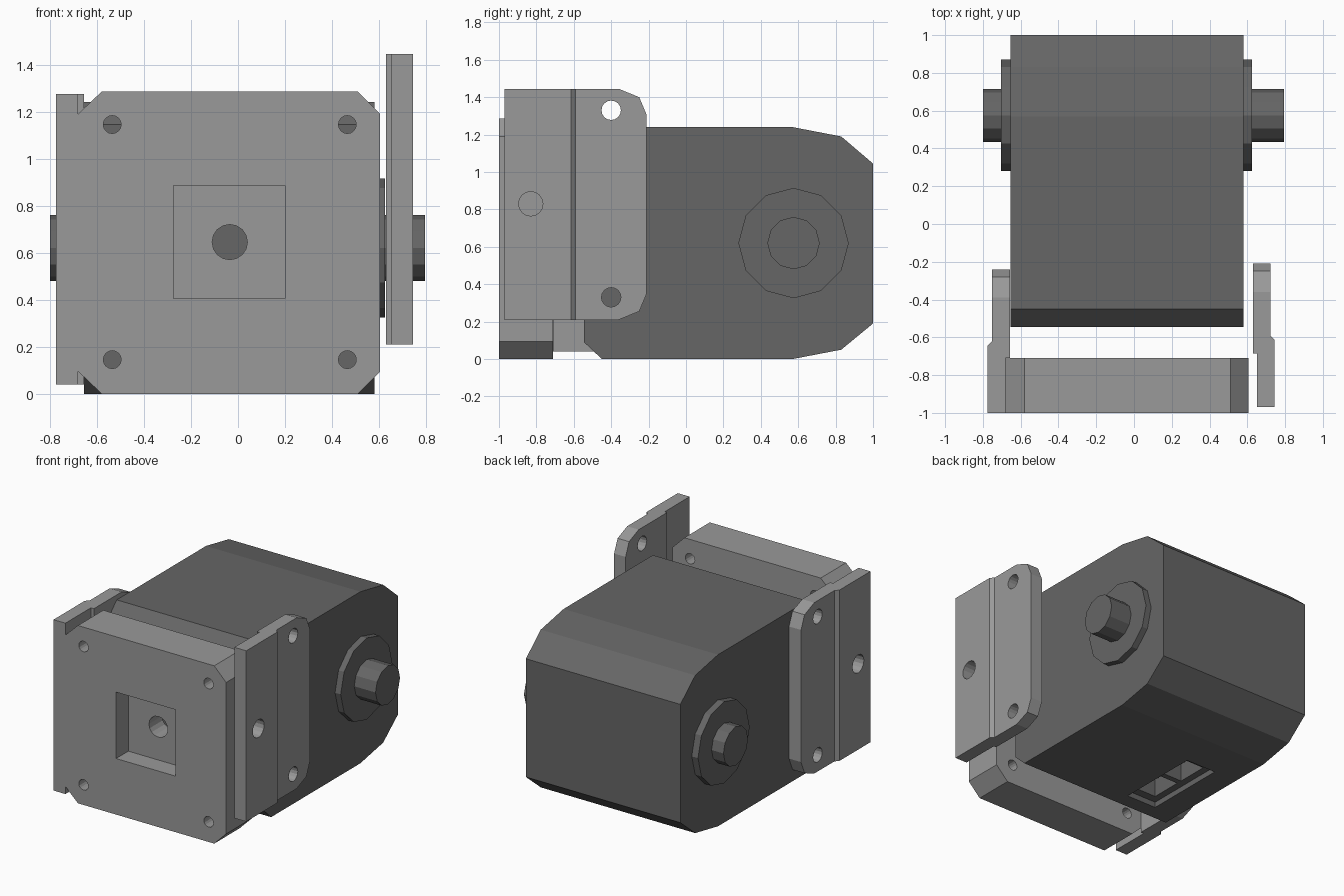
import bpy, bmesh, math
from mathutils import Vector

cube = bpy.data.objects.get("Cube")
if cube:
    bpy.data.objects.remove(cube, do_unlink=True)


def material(name, value):
    m = bpy.data.materials.new(name)
    m.use_nodes = True
    colour = (value, value, value, 1)
    m.diffuse_color = colour
    bsdf = next(n for n in m.node_tree.nodes if n.type == 'BSDF_PRINCIPLED')
    bsdf.inputs["Base Color"].default_value = colour
    return m


LIGHT = material("light grey", 0.32)
DARK = material("dark grey", 0.133)


def prism(name, profile, axis, lo, hi, mat):
    """Extrude a closed 2D profile along an axis; 2D order is the remaining axes."""
    def place(p, t):
        c = list(p)
        c.insert(axis, t)
        return Vector(c)
    bm = bmesh.new()
    face = bm.faces.new([bm.verts.new(place(p, lo)) for p in profile])
    ext = bmesh.ops.extrude_face_region(bm, geom=[face])
    moved = [g for g in ext["geom"] if isinstance(g, bmesh.types.BMVert)]
    bmesh.ops.translate(bm, verts=moved, vec=place((0, 0), hi - lo))
    bmesh.ops.recalc_face_normals(bm, faces=bm.faces)
    mesh = bpy.data.meshes.new(name)
    bm.to_mesh(mesh)
    bm.free()
    mesh.materials.append(mat)
    ob = bpy.data.objects.new(name, mesh)
    bpy.context.collection.objects.link(ob)
    return ob


def circle(a, b, r, n=16):
    return [(a + r * math.cos(2 * math.pi * i / n), b + r * math.sin(2 * math.pi * i / n))
            for i in range(n)]


def rect(a0, a1, b0, b1):
    return [(a0, b0), (a1, b0), (a1, b1), (a0, b1)]


def carve(ob, tool, operation='DIFFERENCE'):
    """Apply a boolean and remove the cutter."""
    tool.hide_render = True
    mod = ob.modifiers.new("carve", 'BOOLEAN')
    mod.operation, mod.solver, mod.object = operation, 'EXACT', tool
    graph = bpy.context.evaluated_depsgraph_get()
    mesh = bpy.data.meshes.new_from_object(ob.evaluated_get(graph))
    ob.modifiers.clear()
    ob.data = mesh
    bpy.data.objects.remove(tool, do_unlink=True)


# Motor housing, a side profile extruded across the width
housing = prism("motor_housing", [
    (-0.545, 0.09), (-0.45, 0), (0.57, 0), (0.83, 0.05), (1, 0.19),
    (1, 1.045), (0.83, 1.19), (0.57, 1.24), (-0.45, 1.24), (-0.545, 1.145)],
    0, -0.655, 0.58, DARK)

# Connector socket underneath: shallow recess with two deeper pockets
carve(housing, prism("cutter", rect(-0.47, -0.23, -0.34, 0.28), 2, -0.1, 0.04, DARK))
for y in (-0.28, -0.01):
    carve(housing, prism("cutter", rect(-0.42, -0.25, y, y + 0.23), 2, -0.1, 0.17, DARK))

# Output bosses and shafts on both sides
for side, wall, boss, tip in (("left", 0.57, 0.625, 0.795), ("right", -0.645, -0.705, -0.8)):
    prism(side + "_boss", circle(0.575, 0.62, 0.295, 12), 0, wall, boss, DARK)
    prism(side + "_shaft", circle(0.575, 0.62, 0.14, 12), 0, wall, tip, DARK)

# Front mounting flange with clipped corners
flange = prism("front_flange", [
    (-0.58, 0), (0.51, 0), (0.605, 0.095), (0.605, 1.19), (0.51, 1.285),
    (-0.58, 1.285), (-0.68, 1.19), (-0.68, 0.095)], 1, -1, -0.71, LIGHT)
carve(flange, prism("cutter", rect(-0.275, 0.2, 0.405, 0.885), 1, -1.1, -0.86, LIGHT))
carve(flange, prism("cutter", circle(-0.035, 0.645, 0.075), 1, -1.2, -0.5, LIGHT))
for x in (-0.535, 0.465):
    for z in (0.145, 1.145):
        carve(flange, prism("cutter", circle(x, z, 0.038), 1, -1.2, -0.5, LIGHT))


def side_bracket(name, plan, y, z):
    """Stepped plate with rounded rear corners and three holes; y, z is its front foot."""
    ob = prism(name, plan, 2, z, z + 1.235, LIGHT)
    low = [(0.61, 0), (0.72, 0.045), (0.76, 0.14)]
    outline = [(-0.1, 0)] + low + [(a, 1.235 - b) for a, b in reversed(low)] + [(-0.1, 1.235)]
    shape = [(y + a, z + b) for a, b in outline]
    carve(ob, prism("cutter", shape, 0, -2, 2, LIGHT), 'INTERSECT')
    for a, b, r in ((0.14, 0.62, 0.065), (0.57, 0.12, 0.052), (0.57, 1.12, 0.052)):
        x = plan[0][0]
        carve(ob, prism("cutter", circle(y + a, z + b, r), 0, x - 0.3, x + 0.3, LIGHT))


# Loose bracket on the left, fixed bracket on the right
side_bracket("left_bracket", [
    (0.65, -0.97), (0.745, -0.97), (0.745, -0.615), (0.722, -0.59),
    (0.722, -0.21), (0.63, -0.21), (0.63, -0.685), (0.65, -0.685)], -0.97, 0.21)
side_bracket("right_bracket", [
    (-0.68, -1), (-0.775, -1), (-0.775, -0.645), (-0.752, -0.62),
    (-0.752, -0.24), (-0.656, -0.24), (-0.656, -0.709), (-0.68, -0.709)], -1, 0.04)
